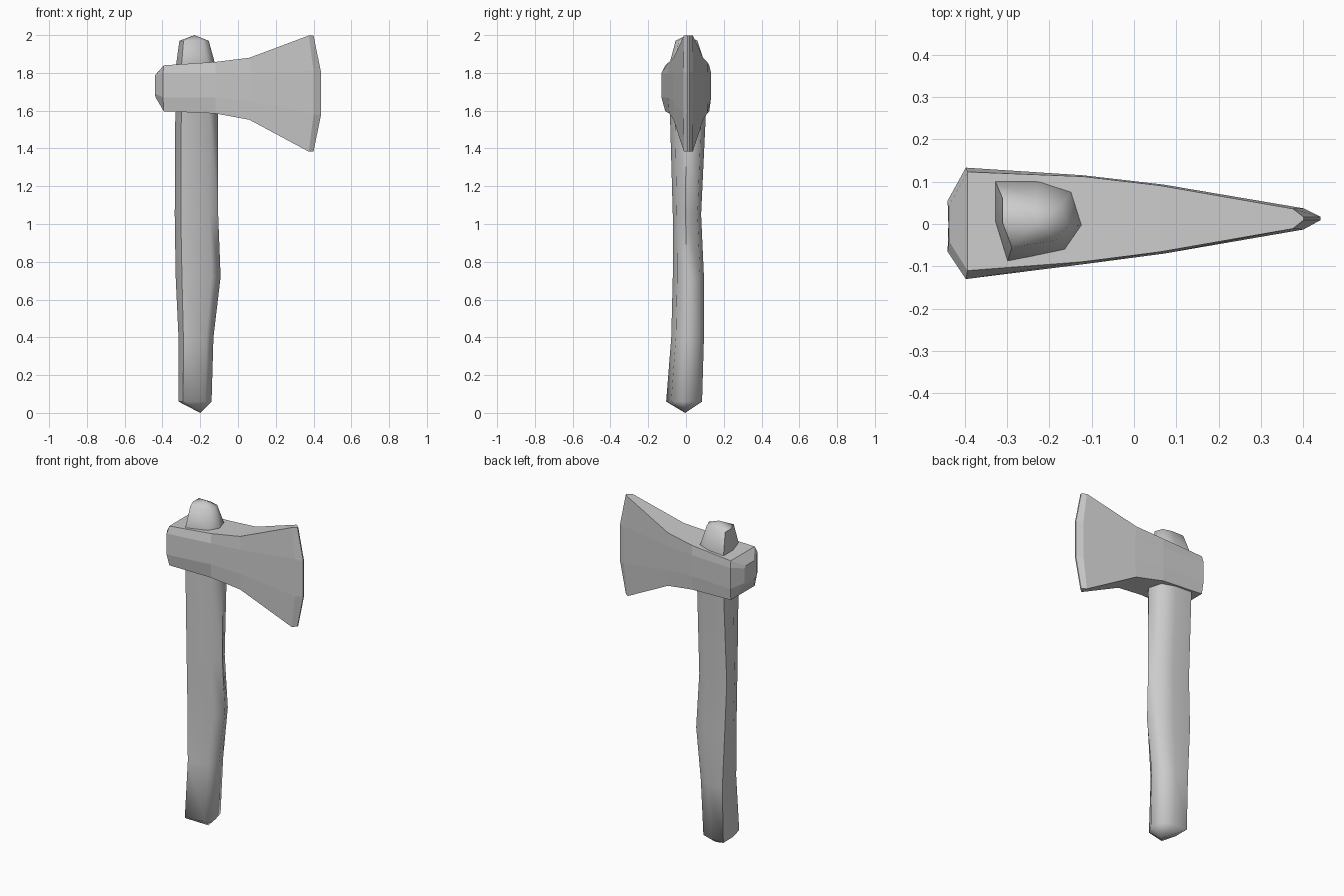
import bpy, bmesh, math

if "Cube" in bpy.data.objects:
    bpy.data.objects.remove(bpy.data.objects["Cube"])

def loft(name, rings, start=None, end=None):
    """Skin a list of equal-length point rings; ends are fans to a point or caps."""
    bm = bmesh.new()
    loops = [[bm.verts.new(p) for p in r] for r in rings]
    n = len(loops[0])
    for a, b in zip(loops, loops[1:]):
        for i in range(n):
            j = (i + 1) % n
            bm.faces.new((a[i], a[j], b[j], b[i]))
    for loop, tip in ((loops[0], start), (loops[-1], end)):
        if tip:
            t = bm.verts.new(tip)
            for i in range(n):
                bm.faces.new((loop[i], loop[(i + 1) % n], t))
        else:
            bm.faces.new(loop)
    bmesh.ops.remove_doubles(bm, verts=bm.verts, dist=0.0005)
    bmesh.ops.recalc_face_normals(bm, faces=bm.faces)
    me = bpy.data.meshes.new(name)
    bm.to_mesh(me)
    bm.free()
    ob = bpy.data.objects.new(name, me)
    bpy.context.collection.objects.link(ob)
    return ob

# Handle: seven-sided carved stick, (z, x min, x max, y min, y max) per ring
section = [(-1, 1), (0, 1), (.75, .75), (1, -.1), (.6, -.72), (-.72, -1), (-1, 0)]
stations = [
    (0.06, -0.315, -0.14, -0.105, 0.085),
    (0.40, -0.315, -0.13, -0.078, 0.095),
    (0.72, -0.33, -0.092, -0.07, 0.095),
    (1.05, -0.335, -0.105, -0.07, 0.08),
    (1.58, -0.332, -0.105, -0.085, 0.105),
    (1.85, -0.327, -0.122, -0.087, 0.10),
    (1.97, -0.31, -0.155, -0.055, 0.06),
]
rings = [[((a + b) / 2 + u * (b - a) / 2, (c + d) / 2 + v * (d - c) / 2, z)
          for u, v in section] for z, a, b, c, d in stations]
handle = loft("handle", rings, (-0.20, -0.005, 0), (-0.23, 0.005, 2.0))
bpy.context.view_layer.objects.active = handle
handle.select_set(True)
bpy.ops.object.shade_smooth_by_angle(angle=math.radians(60))

# Axe head: eight-sided sections from poll to cutting edge
# (x middle, x corner, y min, y max, z bottom, z low, z high, z top, corner inset)
head_stations = [
    (-0.44, -0.437, -0.065, 0.055, 1.672, 1.69, 1.78, 1.79, 0.025),
    (-0.397, -0.393, -0.13, 0.133, 1.597, 1.67, 1.80, 1.84, 0.02),
    (-0.12, -0.12, -0.095, 0.115, 1.585, 1.67, 1.80, 1.858, 0.006),
    (0.07, 0.06, -0.07, 0.093, 1.552, 1.65, 1.80, 1.88, 0.004),
    (0.40, 0.375, -0.013, 0.037, 1.383, 1.58, 1.81, 1.998, 0.002),
    (0.44, 0.40, 0.009, 0.017, 1.385, 1.58, 1.80, 1.998, 0.0),
]
rings = []
for xm, xc, y0, y1, zb, zl, zh, zt, k in head_stations:
    rings.append([(xc, y0 + k, zb), (xm, y0, zl), (xm, y0, zh), (xc, y0 + k, zt),
                  (xc, y1 - k / 2, zt), (xm, y1, zh), (xm, y1, zl), (xc, y1 - k / 2, zb)])
loft("axe_head", rings)
